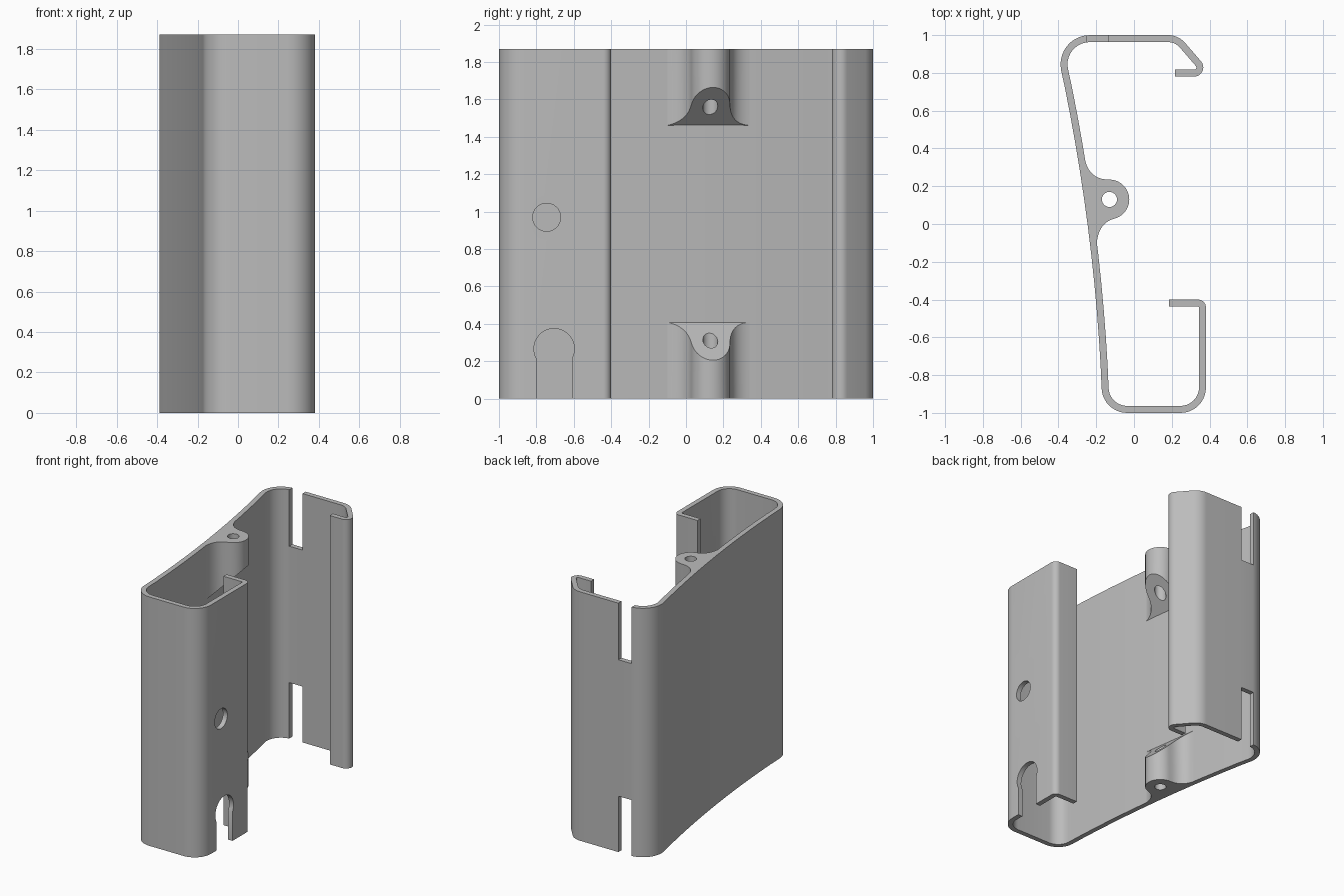
import bpy, bmesh
from math import cos, sin, tan, pi, radians
from mathutils import Vector

old = bpy.data.objects.get("Cube")
if old:
    bpy.data.objects.remove(old, do_unlink=True)

HEIGHT, WALL = 1.87, 0.037

grey = bpy.data.materials.new("plain grey")
grey.use_nodes = True
grey.diffuse_color = (0.5, 0.5, 0.5, 1)
grey.node_tree.nodes["Principled BSDF"].inputs["Base Color"].default_value = (0.5, 0.5, 0.5, 1)


def prism(name, points, place, low, high):
    """Extrude a 2D outline between low and high; place maps (u, v, w) to space."""
    bm = bmesh.new()
    rings = [[bm.verts.new(place(u, v, w)) for u, v in points] for w in (low, high)]
    bm.faces.new(rings[0])
    bm.faces.new(rings[1])
    n = len(points)
    for i in range(n):
        j = (i + 1) % n
        bm.faces.new((rings[0][i], rings[0][j], rings[1][j], rings[1][i]))
    bmesh.ops.recalc_face_normals(bm, faces=bm.faces)
    mesh = bpy.data.meshes.new(name)
    bm.to_mesh(mesh)
    bm.free()
    mesh.materials.append(grey)
    obj = bpy.data.objects.new(name, mesh)
    bpy.context.collection.objects.link(obj)
    return obj


def upright(u, v, w):
    return Vector((u, v, w))


def along_x(u, v, w):
    return Vector((w, u, v))


def arc(cx, cy, r, start, end, steps):
    angles = [radians(start + (end - start) * i / steps) for i in range(steps + 1)]
    return [(cx + r * cos(a), cy + r * sin(a)) for a in angles]


def box(name, x0, x1, y0, y1, z0, z1):
    return prism(name, [(x0, y0), (x1, y0), (x1, y1), (x0, y1)], upright, z0, z1)


def cut(obj, cutters):
    """Subtract the cutters, bake the result and smooth the rounded faces."""
    for c in cutters:
        c.hide_render = True
        mod = obj.modifiers.new("cut", 'BOOLEAN')
        mod.operation, mod.solver, mod.object = 'DIFFERENCE', 'EXACT', c
    graph = bpy.context.evaluated_depsgraph_get()
    baked = bpy.data.meshes.new_from_object(obj.evaluated_get(graph))
    obj.modifiers.clear()
    obj.data = baked
    for c in cutters:
        bpy.data.objects.remove(c, do_unlink=True)
    bpy.ops.object.select_all(action='DESELECT')
    obj.select_set(True)
    bpy.context.view_layer.objects.active = obj
    bpy.ops.object.shade_smooth_by_angle(angle=radians(30))


def wall_x(y):
    """Outer face of the slightly bowed main wall."""
    return -0.246 - 0.13 * y - 0.05 * y * y


def bent_strip(path, thickness):
    """Outline of a strip whose outer side follows (x, y, radius), turning right."""
    pts = [Vector(p[:2]) for p in path]
    right = lambda d: Vector((d.y, -d.x))
    outer, inner = [], []

    def add(p, normal):
        outer.append(p)
        inner.append(p + normal * thickness)

    for i, p in enumerate(pts):
        before = (p - pts[i - 1]).normalized() if i else None
        after = (pts[i + 1] - p).normalized() if i < len(pts) - 1 else before
        before = before or after
        r = path[i][2]
        if r == 0:
            add(p, right((before + after).normalized()))
            continue
        turn = before.angle(after)
        centre = p - before * r * tan(turn / 2) + right(before) * r
        spoke = -right(before)
        steps = 10
        for k in range(steps + 1):
            a = -turn * k / steps
            s = Vector((spoke.x * cos(a) - spoke.y * sin(a), spoke.x * sin(a) + spoke.y * cos(a)))
            add(centre + s * r, -s)
    return [tuple(p) for p in outer + inner[::-1]]


# Channel body: front lip and tray, bowed wall, rear flange with hook
path = [(0.185, -0.4, 0), (0.381, -0.4, 0.042), (0.381, -1, 0.135), (wall_x(-1), -1, 0.135)]
path += [(wall_x(y), y, 0) for y in [-0.75 + 0.147 * i for i in range(11)]]
path += [(wall_x(1), 1, 0.155), (0.235, 1, 0.12), (0.425, 0.78, 0.049), (0.217, 0.78, 0)]
body = prism("channel_body", bent_strip(path, WALL), upright, 0, HEIGHT)

# Round hole and keyhole in the front plate, two slots in the rear flange
hole = prism("hole_cutter", arc(-0.745, 0.97, 0.075, 0, 348, 29), along_x, 0.3, 0.45)
key = arc(-0.705, 0.267, 0.108, -28, 208, 24) + [(-0.8, -0.1), (-0.61, -0.1)]
keyhole = prism("keyhole_cutter", key, along_x, 0.3, 0.45)
slots = [box("slot_cutter", -0.248, -0.138, 0.88, 1.1, a, b) for a, b in ((-0.1, 0.42), (1.445, 2))]
cut(body, [hole, keyhole] + slots)


# Screw bosses: one flared post on the wall, split by a cutter with 45 degree ends
def curve(a, b, c, steps=10):
    a, b, c = Vector(a), Vector(b), Vector(c)
    ts = [i / steps for i in range(steps + 1)]
    return [tuple(a * (1 - t) ** 2 + b * 2 * t * (1 - t) + c * t * t) for t in ts]


cx, cy, r = -0.13, 0.13, 0.105
rim = arc(cx, cy, r, 90, -75, 20)
outline = curve((-0.26, 0.345), (-0.24, 0.235), rim[0]) + rim[1:-1]
outline += curve(rim[-1], (-0.195, 0.005), (-0.198, -0.12))
outline += [(wall_x(y) + 0.015, y) for y in (-0.12, 0.03, 0.18, 0.345)]
bosses = prism("screw_bosses", outline, upright, 0, HEIGHT)

base = Vector((-0.2, -0.12, 0))
side = (Vector((-0.265, 0.34, 0)) - base).normalized()
out = Vector((side.y, -side.x, 0))
wedge = prism("gap_cutter", [(-0.1, 0.515), (0.35, 0.065), (0.35, 1.805), (-0.1, 1.355)],
              lambda d, z, w: base + out * d + side * w + Vector((0, 0, z)), -0.3, 0.8)
bore = prism("bore_cutter", arc(cx, cy, 0.04, 0, 345, 23), upright, -0.1, 2)
cut(bosses, [wedge, bore])
